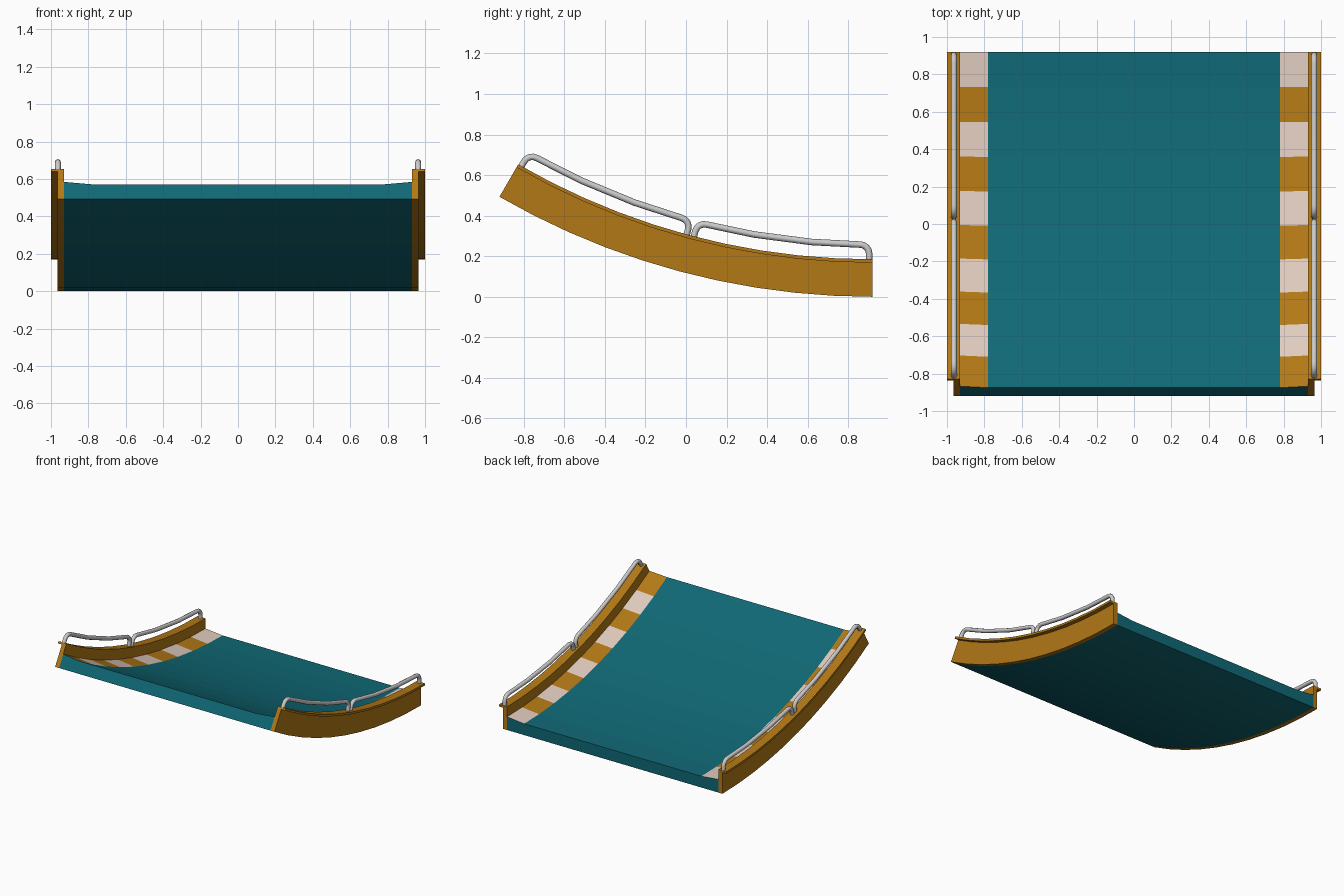
import bpy, bmesh
from math import sin, cos, radians, degrees

if "Cube" in bpy.data.objects:
    bpy.data.objects.remove(bpy.data.objects["Cube"])

CY, CZ, R = 0.92, 3.68, 3.68      # centre and outer radius of the curve
SEGS, SPAN = 10, 30               # segments and total angle in degrees


def arc_point(x, h, deg):
    """Point at height h above the curved underside, deg along the arc."""
    a, r = radians(deg), R - h
    return (x, CY - r * sin(a), CZ - r * cos(a))


def material(name, rgb):
    m = bpy.data.materials.new(name)
    m.diffuse_color = (*rgb, 1)
    m.use_nodes = True
    m.node_tree.nodes["Principled BSDF"].inputs["Base Color"].default_value = m.diffuse_color
    return m


TEAL = material("teal", (0.005, 0.14, 0.18))
ORANGE = material("orange", (0.45, 0.19, 0.008))
CREAM = material("cream", (0.75, 0.6, 0.52))


def sweep(name, profile, mats, pick=lambda edge, seg: 0):
    """Sweep a closed (x, height) profile along the arc."""
    bm = bmesh.new()
    rings = [[bm.verts.new(arc_point(x, h, SPAN * i / SEGS)) for x, h in profile]
             for i in range(SEGS + 1)]
    n = len(profile)
    for i in range(SEGS):
        for j in range(n):
            k = (j + 1) % n
            f = bm.faces.new((rings[i][j], rings[i][k], rings[i + 1][k], rings[i + 1][j]))
            f.material_index = pick(j, i)
    bm.faces.new(rings[0])
    bm.faces.new(rings[-1])
    bmesh.ops.recalc_face_normals(bm, faces=bm.faces)
    me = bpy.data.meshes.new(name)
    bm.to_mesh(me)
    bm.free()
    for m in mats:
        me.materials.append(m)
    ob = bpy.data.objects.new(name, me)
    bpy.context.collection.objects.link(ob)
    return ob


# Deck with striped, slightly raised borders
deck_profile = [(-0.93, 0), (0.93, 0), (0.93, 0.105), (0.78, 0.09),
                (-0.78, 0.09), (-0.93, 0.105)]
sweep("deck", deck_profile, [TEAL, CREAM, ORANGE],
      lambda edge, seg: 1 + seg % 2 if edge in (2, 4) else 0)


# Hoop rail centreline: legs follow the radial direction, corners rounded
def hoop_path(start, end, base=0.17, top=0.257, fillet=0.045):
    fa = degrees(fillet / (R - top))
    corner = [(fa * (1 - cos(radians(t))), top - fillet + fillet * sin(radians(t)))
              for t in (0, 22.5, 45, 67.5, 90)]
    path = [(start, base)] + [(start + a, h) for a, h in corner]
    path += [(start + (end - start) * t, top) for t in (1 / 3, 2 / 3)]
    path += [(end - a, h) for a, h in reversed(corner)] + [(end, base)]
    return path


def hoop(name, x, start, end):
    cu = bpy.data.curves.new(name, "CURVE")
    cu.dimensions = "3D"
    cu.bevel_depth = 0.016
    cu.bevel_resolution = 2
    cu.use_fill_caps = True
    path = hoop_path(start, end)
    sp = cu.splines.new("POLY")
    sp.points.add(len(path) - 1)
    for p, (deg, h) in zip(sp.points, path):
        p.co = (*arc_point(x, h, deg), 1)
    sp.use_smooth = True
    ob = bpy.data.objects.new(name, cu)
    bpy.context.collection.objects.link(ob)


# Side walls with outward lip, and two rails on each
for side, s in (("left", -1), ("right", 1)):
    wall = [(0.93, 0), (0.965, 0), (0.965, 0.168), (1.0, 0.168), (1.0, 0.185), (0.93, 0.185)]
    sweep(side + "_wall", [(s * x, h) for x, h in wall], [ORANGE])
    hoop(side + "_back_rail", s * 0.963, 0.27, 14.6)
    hoop(side + "_front_rail", s * 0.963, 15.2, 29.7)
